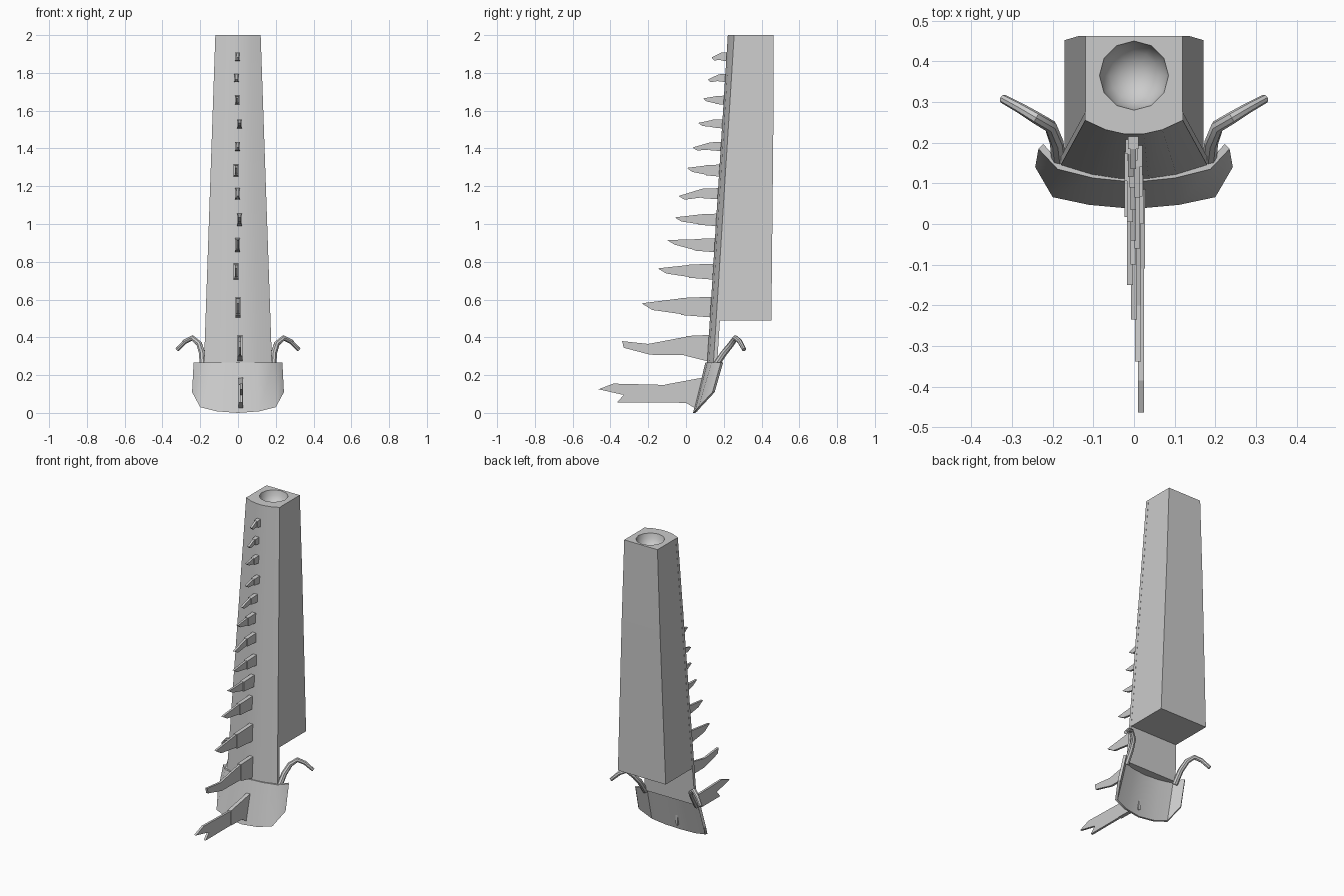
import bpy, bmesh, math
from mathutils import Vector

if "Cube" in bpy.data.objects:
    bpy.data.objects.remove(bpy.data.objects["Cube"])


def finish(name, bm, smooth=False):
    bmesh.ops.recalc_face_normals(bm, faces=bm.faces)
    me = bpy.data.meshes.new(name)
    bm.to_mesh(me)
    bm.free()
    ob = bpy.data.objects.new(name, me)
    bpy.context.collection.objects.link(ob)
    if smooth:
        bpy.ops.object.select_all(action='DESELECT')
        ob.select_set(True)
        bpy.context.view_layer.objects.active = ob
        bpy.ops.object.shade_smooth_by_angle(angle=math.radians(35))
    return ob


def loft(name, rings, smooth=False):
    """Skin equal-length closed rings and cap both ends."""
    bm = bmesh.new()
    vs = [[bm.verts.new(p) for p in r] for r in rings]
    n = len(vs[0])
    for a, b in zip(vs, vs[1:]):
        for i in range(n):
            j = (i + 1) % n
            bm.faces.new((a[i], a[j], b[j], b[i]))
    bm.faces.new(vs[0])
    bm.faces.new(vs[-1])
    return finish(name, bm, smooth)


def half_width(z):
    return 0.12 + 0.06 * (2 - z) / 1.74


def corner_y(z):
    return 0.145 + 0.11 * (z - 0.26) / 1.74


def front_y(z):
    return corner_y(z) - 0.037


# Curved front plate, running the whole height above the collar
def plate_ring(z):
    w, y = half_width(z), corner_y(z)
    arc = [(f * w, y - 0.035 * (1 - f * f), z) for f in (-1, -0.58, -0.2, 0.2, 0.58, 1)]
    return arc + [(w, y + 0.02, z), (-w, y + 0.02, z)]


loft("front_plate", [plate_ring(0.25), plate_ring(2.0)], True)


# Rear housing with flat back
def housing_ring(z, back):
    w, y = half_width(z) - 0.001, corner_y(z) + 0.02
    return [(-w, y, z), (w, y, z), (w, back, z), (-w, back, z)]


housing = loft("rear_housing", [housing_ring(0.49, 0.452), housing_ring(1.48, 0.462),
                                housing_ring(2.0, 0.462)])

# Round hollow in the top
bm = bmesh.new()
bmesh.ops.create_uvsphere(bm, u_segments=12, v_segments=8, radius=0.085)
for v in bm.verts:
    v.co += Vector((0, 0.365, 2.0))
for f in bm.faces:
    f.smooth = True
cutter = finish("hollow_cutter", bm)
mod = housing.modifiers.new("hollow", 'BOOLEAN')
mod.operation = 'DIFFERENCE'
mod.solver = 'EXACT'
mod.object = cutter
bpy.context.view_layer.objects.active = housing
bpy.ops.object.modifier_apply(modifier=mod.name)
bpy.data.objects.remove(cutter)

# Flared collar: shell between a level top edge and a curved bottom edge
top = [(0, 0.103, 0.268), (0.10, 0.113, 0.268), (0.188, 0.135, 0.268), (0.235, 0.185, 0.268)]
low = [(0, 0.037, 0.0), (0.11, 0.047, 0.008), (0.20, 0.066, 0.03), (0.243, 0.14, 0.11)]


def mirrored(pts):
    return [(-x, y, z) for x, y, z in pts[:0:-1]] + pts


rings = []
for t, b in zip(mirrored(top), mirrored(low)):
    t, b = Vector(t), Vector(b)
    inward = Vector((-t.x * 0.05, 0.012, 0))
    rings.append([b, t, t + inward, b + inward])
loft("collar", rings, True)

# Hooked side horns
path = [(0.185, 0.15, 0.24), (0.19, 0.20, 0.315), (0.205, 0.24, 0.365),
        (0.242, 0.262, 0.397), (0.28, 0.285, 0.378), (0.322, 0.308, 0.335)]
radii = [0.018, 0.017, 0.016, 0.015, 0.013, 0.011]
for side, label in ((1, "right"), (-1, "left")):
    pts = [Vector((x * side, y, z)) for x, y, z in path]
    rings = []
    for i, p in enumerate(pts):
        d = (pts[min(i + 1, 5)] - pts[max(i - 1, 0)]).normalized()
        u = d.cross(Vector((side * 0.5, -1, 0))).normalized()
        v = d.cross(u)
        rings.append([p + radii[i] * (u * math.cos(a) + v * math.sin(a))
                      for a in [k * math.tau / 8 for k in range(8)]])
    loft("horn_" + label, rings, True)


# Flat blades: side outline in (y, z) given a small thickness
def blade(name, outline, x, half):
    loft(name, [[(x - half, y, z) for y, z in outline],
                [(x + half, y, z) for y, z in outline]])


# Two largest blades have their own outlines
blade("blade_1", [(-0.463, 0.125), (-0.385, 0.155), (-0.11, 0.148), (0.08, 0.183), (0.07, 0.03),
                  (0.0, 0.055), (-0.365, 0.055), (-0.33, 0.095)], 0.017, 0.007)
blade("blade_1_root", [(-0.11, 0.15), (0.09, 0.187), (0.055, 0.02), (0.0, 0.053), (-0.11, 0.055)],
      0.015, 0.012)
blade("blade_2", [(-0.338, 0.38), (-0.2, 0.365), (0.0, 0.403), (0.13, 0.41), (0.12, 0.28),
                  (0.0, 0.305), (-0.19, 0.308), (-0.33, 0.345)], 0.01, 0.007)
blade("blade_2_root", [(0.0, 0.407), (0.13, 0.413), (0.12, 0.272), (0.0, 0.302)], 0.01, 0.013)

# Remaining blades: root bottom, root top, tip y, tip z, x offset
table = [(0.505, 0.615, -0.235, 0.580, 0.000), (0.705, 0.790, -0.150, 0.765, -0.010),
         (0.850, 0.925, -0.100, 0.915, -0.002), (0.988, 1.055, -0.060, 1.035, 0.008),
         (1.130, 1.190, -0.040, 1.148, -0.002), (1.250, 1.315, 0.005, 1.297, -0.010),
         (1.385, 1.435, 0.035, 1.405, -0.002), (1.505, 1.555, 0.065, 1.535, 0.008),
         (1.630, 1.680, 0.090, 1.665, -0.004), (1.750, 1.795, 0.115, 1.765, -0.008),
         (1.860, 1.910, 0.135, 1.882, -0.002)]
for i, (lo, hi, ty, tz, x) in enumerate(table, 3):
    h = hi - lo
    root = front_y((lo + hi) / 2) + 0.015
    mid = root + (ty - root) * 0.45
    shoulder = root + (ty - root) * 0.85
    blade(f"blade_{i}", [(ty, tz), (mid, hi - 0.08 * h), (root, hi - 0.03 * h),
                         (root, lo + 0.03 * h), (mid, lo + 0.17 * h),
                         (shoulder, tz - 0.32 * h)], x, 0.007)
    blade(f"blade_{i}_root", [(mid, hi - 0.06 * h), (root, hi), (root, lo),
                              (mid, lo + 0.12 * h)], x, 0.013)
